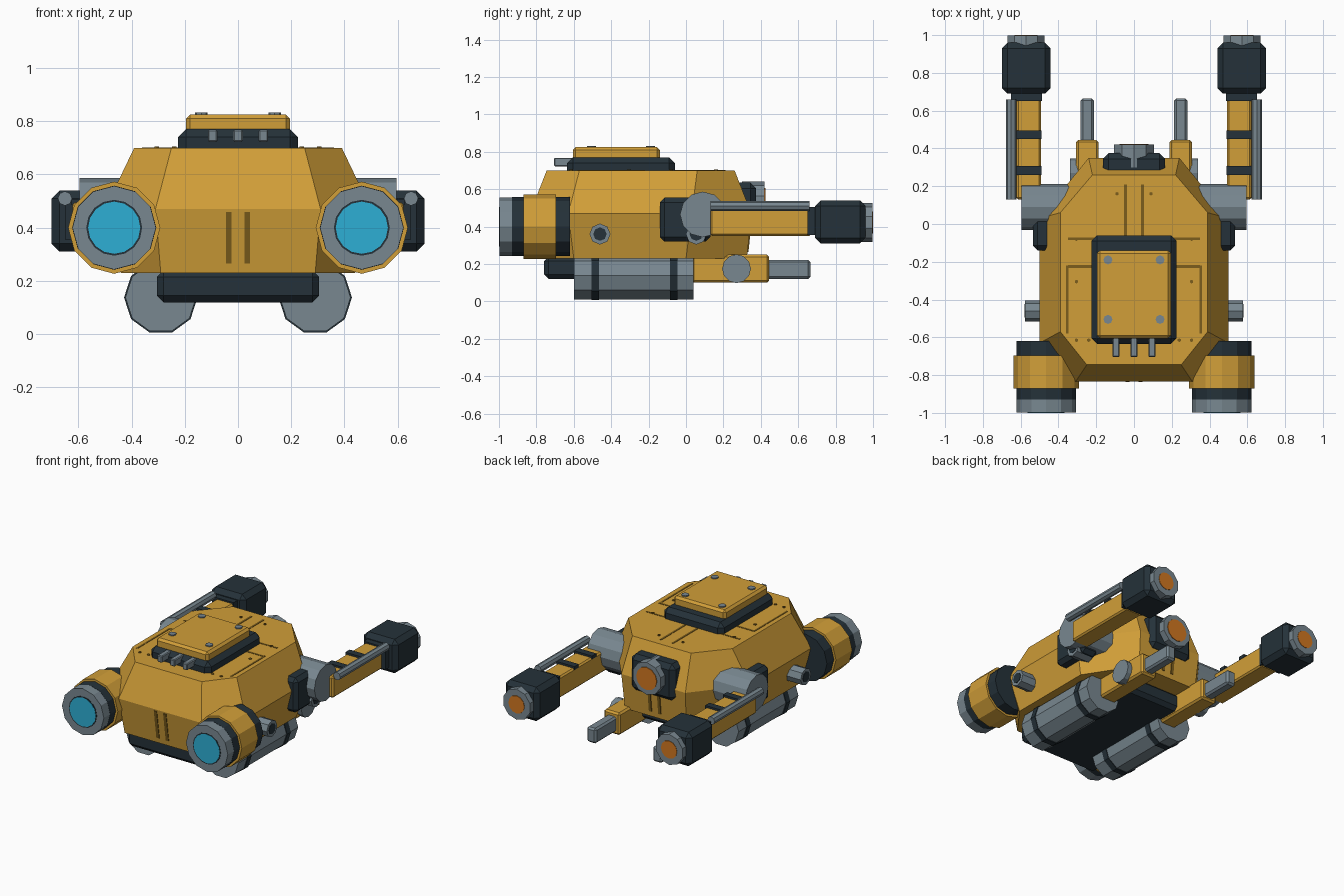
import bpy, bmesh, math
from mathutils import Matrix, Vector

if "Cube" in bpy.data.objects:
    bpy.data.objects.remove(bpy.data.objects["Cube"])


def mat(name, r, g, b):
    m = bpy.data.materials.new(name)
    m.diffuse_color = (r, g, b, 1)
    m.use_nodes = True
    m.node_tree.nodes["Principled BSDF"].inputs["Base Color"].default_value = m.diffuse_color
    return m


YELLOW = mat("ochre_yellow", 0.64, 0.345, 0.04)
GREY = mat("steel_grey", 0.19, 0.245, 0.28)
DARK = mat("dark_slate", 0.018, 0.031, 0.041)
BLUE = mat("lamp_blue", 0.026, 0.43, 0.66)
ORANGE = mat("lens_orange", 0.64, 0.185, 0.015)
SEAM = mat("seam_brown", 0.2, 0.11, 0.012)


def finish(name, bm, *mats):
    bmesh.ops.recalc_face_normals(bm, faces=bm.faces)
    me = bpy.data.meshes.new(name)
    bm.to_mesh(me)
    bm.free()
    for m in mats:
        me.materials.append(m)
    ob = bpy.data.objects.new(name, me)
    bpy.context.collection.objects.link(ob)
    return ob


def box(name, m, x, y, z, bevel=0.0, tilt=0.0):
    """Box from (min, max) ranges, chamfered edges, optional tilt about x."""
    bm = bmesh.new()
    size = [b - a for a, b in (x, y, z)]
    mid = Vector([(a + b) / 2 for a, b in (x, y, z)])
    bmesh.ops.create_cube(bm, size=1, matrix=Matrix.Diagonal((*size, 1)))
    if bevel:
        bmesh.ops.bevel(bm, geom=bm.edges[:], offset=bevel, segments=1, affect='EDGES')
    bm.transform(Matrix.Translation(mid) @ Matrix.Rotation(tilt, 4, 'X'))
    return finish(name, bm, m)


def sbox(name, m, s, x, y, z, bevel=0.0):
    """Box on side s (+1 right, -1 left)."""
    return box(name, m, tuple(sorted((s * x[0], s * x[1]))), y, z, bevel)


AXES = {'X': Matrix.Rotation(math.pi / 2, 4, 'Y'),
        'Y': Matrix.Rotation(-math.pi / 2, 4, 'X'), 'Z': Matrix()}


def cyl(name, m, axis, c, r, a, b, n=12, turn=0.0, bevel=0.0):
    """Cylinder along axis from a to b; c holds the other two coordinates."""
    bm = bmesh.new()
    bmesh.ops.create_cone(bm, cap_ends=True, segments=n, radius1=r, radius2=r, depth=abs(b - a))
    if bevel:
        rims = [e for e in bm.edges if abs(e.verts[0].co.z - e.verts[1].co.z) < 1e-5]
        bmesh.ops.bevel(bm, geom=rims, offset=bevel, segments=1, affect='EDGES')
    k = (a + b) / 2
    pos = {'X': (k, *c), 'Y': (c[0], k, c[1]), 'Z': (*c, k)}[axis]
    bm.transform(Matrix.Translation(pos) @ AXES[axis] @ Matrix.Rotation(turn, 4, 'Z'))
    return finish(name, bm, m)


# Hull: three stacked octagons
def octagon(z, hx, cf, y0, ys0, ys1, cb, y1):
    half = [(cf, y0), (hx, ys0), (hx, ys1), (cb, y1)]
    return [(x, y, z) for x, y in half] + [(-x, y, z) for x, y in reversed(half)]


bm = bmesh.new()
rings = [[bm.verts.new(p) for p in octagon(*r)] for r in (
    (0.23, 0.44, 0.29, -0.80, -0.60, 0.00, 0.23, 0.325),
    (0.47, 0.50, 0.31, -0.835, -0.63, 0.03, 0.24, 0.35),
    (0.70, 0.39, 0.25, -0.745, -0.57, 0.06, 0.22, 0.26))]
for lo, hi in zip(rings, rings[1:]):
    for i in range(8):
        j = (i + 1) % 8
        bm.faces.new((lo[i], lo[j], hi[j], hi[i]))
bm.faces.new(rings[0])
bm.faces.new(rings[2])
finish("hull", bm, YELLOW)

# Belly plate and roof hatch
box("belly_plate", DARK, (-0.305, 0.305), (-0.76, 0.2), (0.12, 0.24), 0.025)
box("hatch_base", DARK, (-0.225, 0.225), (-0.635, -0.06), (0.66, 0.77), 0.03)
box("hatch_lid", YELLOW, (-0.195, 0.195), (-0.605, -0.14), (0.75, 0.825), 0.015)
for x in (-0.095, 0, 0.095):
    box("hatch_fin", GREY, (x - 0.018, x + 0.018), (-0.705, -0.6), (0.722, 0.768), 0.005)

# Rear eye
box("eye_mount", DARK, (-0.165, 0.165), (0.22, 0.375), (0.39, 0.635), 0.03)
cyl("eye_barrel", GREY, 'Y', (0, 0.53), 0.11, 0.3, 0.42, 10)
cyl("eye_lens", ORANGE, 'Y', (0, 0.53), 0.077, 0.418, 0.424, 12)

# Seams on the nose and tail
for x in (-0.035, 0.035):
    box("front_seam", SEAM, (x - 0.011, x + 0.011), (-0.823, -0.816), (0.265, 0.46), 0, 0.144)
    box("rear_seam", SEAM, (x - 0.01, x + 0.01), (0.334, 0.341), (0.265, 0.4), 0, -0.104)

for s in (-1, 1):
    # Hatch bolts
    for y in (-0.19, -0.505):
        cyl("hatch_bolt", GREY, 'Z', (s * 0.138, y), 0.024, 0.81, 0.832, 8)

    # Front thruster with blue lamp
    c = (s * 0.465, 0.40)
    cyl("thruster_collar", DARK, 'Y', c, 0.158, -0.72, -0.62)
    cyl("thruster_shell", YELLOW, 'Y', c, 0.173, -0.87, -0.695)
    cyl("thruster_band", DARK, 'Y', c, 0.158, -0.93, -0.86)
    cyl("thruster_rim", GREY, 'Y', c, 0.157, -0.997, -0.92)
    cyl("lamp_ring", DARK, 'Y', c, 0.105, -0.9985, -0.99, 16)
    cyl("lamp_glass", BLUE, 'Y', c, 0.098, -1.0, -0.99, 16)

    # Belly tank with straps
    c = (s * 0.29, 0.138)
    cyl("tank", GREY, 'Y', c, 0.133, -0.6, 0.04, 10, math.pi / 2)
    for y in (-0.485, -0.065):
        cyl("tank_strap", DARK, 'Y', c, 0.138, y - 0.02, y + 0.02, 10, math.pi / 2)

    # Lower gun
    sbox("gun_body", YELLOW, s, (0.187, 0.307), (0.03, 0.445), (0.1, 0.25), 0.012)
    sbox("gun_barrel", GREY, s, (0.212, 0.282), (0.4, 0.665), (0.12, 0.222), 0.012)
    cyl("gun_pivot", GREY, 'X', (0.27, 0.175), 0.077, s * 0.29, s * 0.34, 12)

    # Shoulder
    sbox("shoulder_block", DARK, s, (0.4, 0.535), (-0.14, 0.13), (0.32, 0.555), 0.025)
    cyl("shoulder_joint", GREY, 'X', (0.09, 0.465), 0.122, s * 0.33, s * 0.595, 12)

    # Arm
    sbox("arm", YELLOW, s, (0.492, 0.622), (0.13, 0.67), (0.35, 0.495), 0.01)
    for y in (0.283, 0.472):
        sbox("arm_band", DARK, s, (0.49, 0.625), (y - 0.023, y + 0.023), (0.485, 0.508))
    cyl("arm_rod", GREY, 'Y', (s * 0.65, 0.51), 0.027, 0.13, 0.66, 8)
    sbox("arm_collar", DARK, s, (0.488, 0.65), (0.65, 0.71), (0.355, 0.505))
    sbox("arm_head", DARK, s, (0.442, 0.70), (0.69, 0.96), (0.31, 0.54), 0.03)
    cyl("arm_muzzle", GREY, 'Y', (s * 0.572, 0.422), 0.104, 0.92, 0.997, 10)
    cyl("arm_lens", ORANGE, 'Y', (s * 0.572, 0.422), 0.06, 0.992, 1.0, 12)

    # Side vents
    for y, x in ((-0.46, 0.577), (0.055, 0.55)):
        cyl("side_vent", GREY, 'X', (y, 0.36), 0.056, s * 0.42, s * x, 8)
        cyl("vent_hole", DARK, 'X', (y, 0.36), 0.036, s * (x - 0.005), s * (x + 0.003), 8)

    # Roof seams and rivets
    for x, y in (((0.038, 0.052), (-0.06, 0.21)), ((0.05, 0.35), (-0.085, -0.072)),
                 ((0.225, 0.35), (-0.232, -0.218)), ((0.348, 0.36), (-0.58, -0.22))):
        sbox("roof_seam", SEAM, s, x, y, (0.696, 0.702))
    for x, y in ((0.305, -0.08), (0.305, -0.305), (0.305, -0.615), (0.24, -0.615), (0.09, 0.16)):
        cyl("roof_rivet", SEAM, 'Z', (s * x, y), 0.01, 0.69, 0.705, 6)
